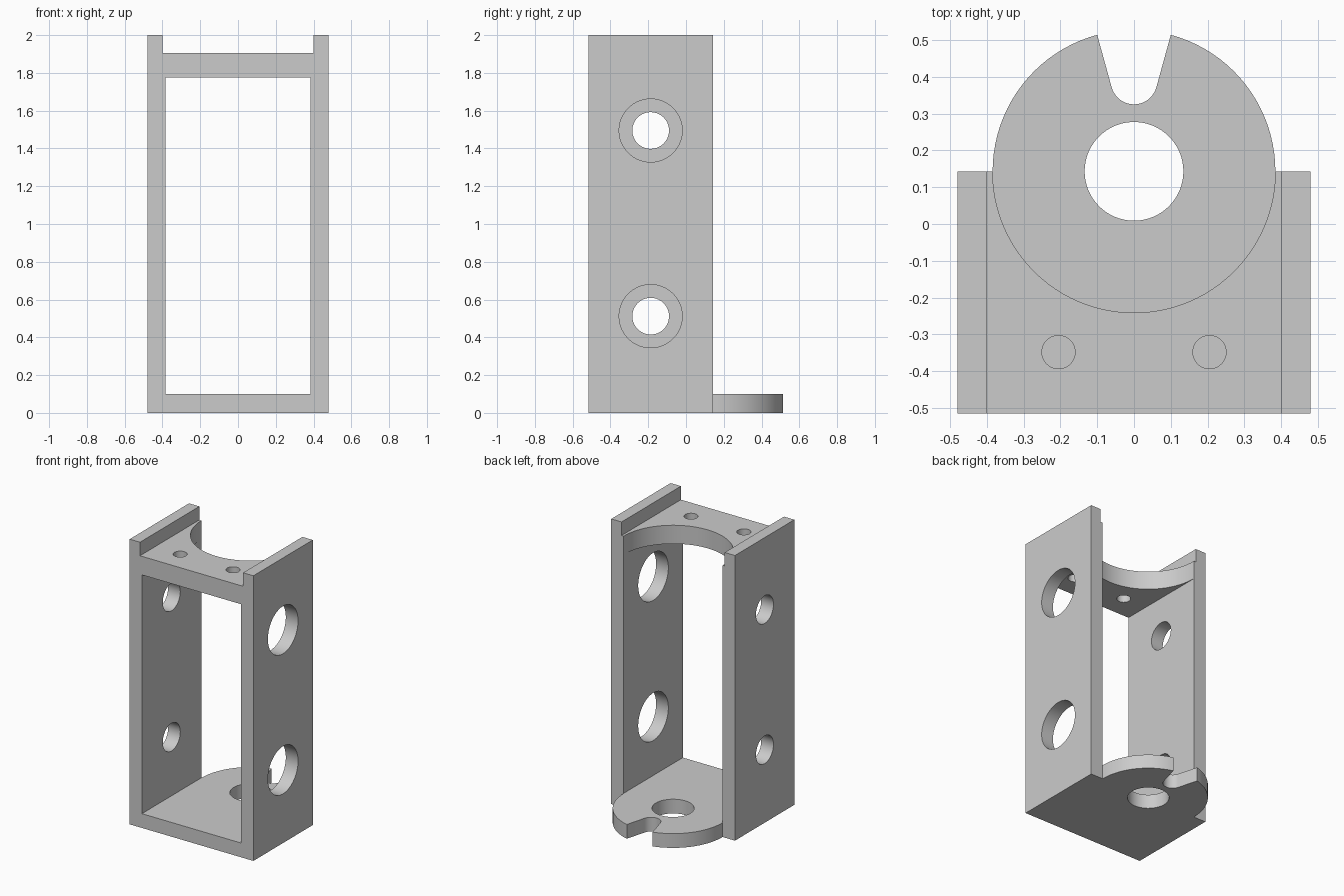
import bpy, bmesh, math
from mathutils import Matrix

cube = bpy.data.objects.get("Cube")
if cube:
    bpy.data.objects.remove(cube, do_unlink=True)

grey = bpy.data.materials.new("plain grey")
grey.use_nodes = True
colour = (0.6, 0.6, 0.6, 1)
grey.diffuse_color = colour
grey.node_tree.nodes["Principled BSDF"].inputs["Base Color"].default_value = colour

FRONT, BACK = -0.515, 0.143     # depth of the frame
HALF, INNER, LIP = 0.48, 0.385, 0.40
BASE_TOP, SHELF_LOW, SHELF_TOP, TOP = 0.10, 1.775, 1.905, 2.0


def make_object(name, bm):
    bmesh.ops.recalc_face_normals(bm, faces=bm.faces)
    mesh = bpy.data.meshes.new(name)
    bm.to_mesh(mesh)
    bm.free()
    mesh.materials.append(grey)
    ob = bpy.data.objects.new(name, mesh)
    bpy.context.collection.objects.link(ob)
    return ob


def prism(name, outline, z0, z1):
    bm = bmesh.new()
    face = bm.faces.new([bm.verts.new((x, y, z0)) for x, y in outline])
    top = bmesh.ops.extrude_face_region(bm, geom=[face])["geom"]
    verts = [g for g in top if isinstance(g, bmesh.types.BMVert)]
    bmesh.ops.translate(bm, verts=verts, vec=(0, 0, z1 - z0))
    return make_object(name, bm)


def box(name, half, y0, y1, z0, z1):
    return prism(name, [(-half, y0), (half, y0), (half, y1), (-half, y1)], z0, z1)


def cylinder(name, radius, depth, location, axis="Z"):
    bm = bmesh.new()
    turn = Matrix.Rotation(math.pi / 2, 4, "Y") if axis == "X" else Matrix()
    bmesh.ops.create_cone(bm, cap_ends=True, segments=96, radius1=radius, radius2=radius,
                          depth=depth, matrix=Matrix.Translation(location) @ turn)
    return make_object(name, bm)


def combine(target, other, operation="DIFFERENCE"):
    mod = target.modifiers.new(operation.lower(), "BOOLEAN")
    mod.operation, mod.object, mod.solver = operation, other, "EXACT"
    bpy.context.view_layer.objects.active = target
    bpy.ops.object.modifier_apply(modifier=mod.name)
    bpy.data.objects.remove(other, do_unlink=True)


# Frame: solid block, opened front to back and above the shelf
frame = box("bracket_frame", HALF, FRONT, BACK, 0, TOP)
combine(frame, box("window_cutter", INNER, -1, 1, BASE_TOP, SHELF_LOW))
combine(frame, box("channel_cutter", LIP, -1, 1, SHELF_TOP, 3))

# Rounded recess in the rear of the top shelf
combine(frame, cylinder("recess_cutter", 0.384, 0.3, (0, BACK, 1.85)))

# Round tongue behind the base plate
combine(frame, cylinder("tongue", 0.384, BASE_TOP, (0, BACK, BASE_TOP / 2)), "UNION")
combine(frame, cylinder("bore_cutter", 0.134, 0.4, (0, BACK, 0)))

# Flared slot with a round bottom in the tongue
slot_r, slot_y, flare = 0.063, 0.388, math.radians(15.4)
steps = 24
arc = [math.pi + flare + (math.pi - 2 * flare) * i / steps for i in range(steps + 1)]
arc = [a for a in arc]
slot = [(slot_r * math.cos(a), slot_y + slot_r * math.sin(a)) for a in arc]
mouth_y = 0.6
mouth_x = slot[-1][0] + (mouth_y - slot[-1][1]) * math.tan(flare)
slot += [(mouth_x, mouth_y), (-mouth_x, mouth_y)]
combine(frame, prism("slot_cutter", slot, -0.2, 0.3))

# Two screw holes in the shelf
for side in (-1, 1):
    combine(frame, cylinder("screw_cutter", 0.045, 0.4, (side * 0.205, -0.348, 1.84)))

# Side holes: wide in the left wall, narrow in the right wall
for z in (0.512, 1.495):
    for side, radius in ((1, 0.167), (-1, 0.097)):
        combine(frame, cylinder("side_cutter", radius, 0.3, (side * 0.43, -0.187, z), "X"))

# Smooth round walls, sharp edges
bpy.ops.object.select_all(action="DESELECT")
frame.select_set(True)
bpy.context.view_layer.objects.active = frame
bpy.ops.object.shade_smooth_by_angle(angle=math.radians(30))
